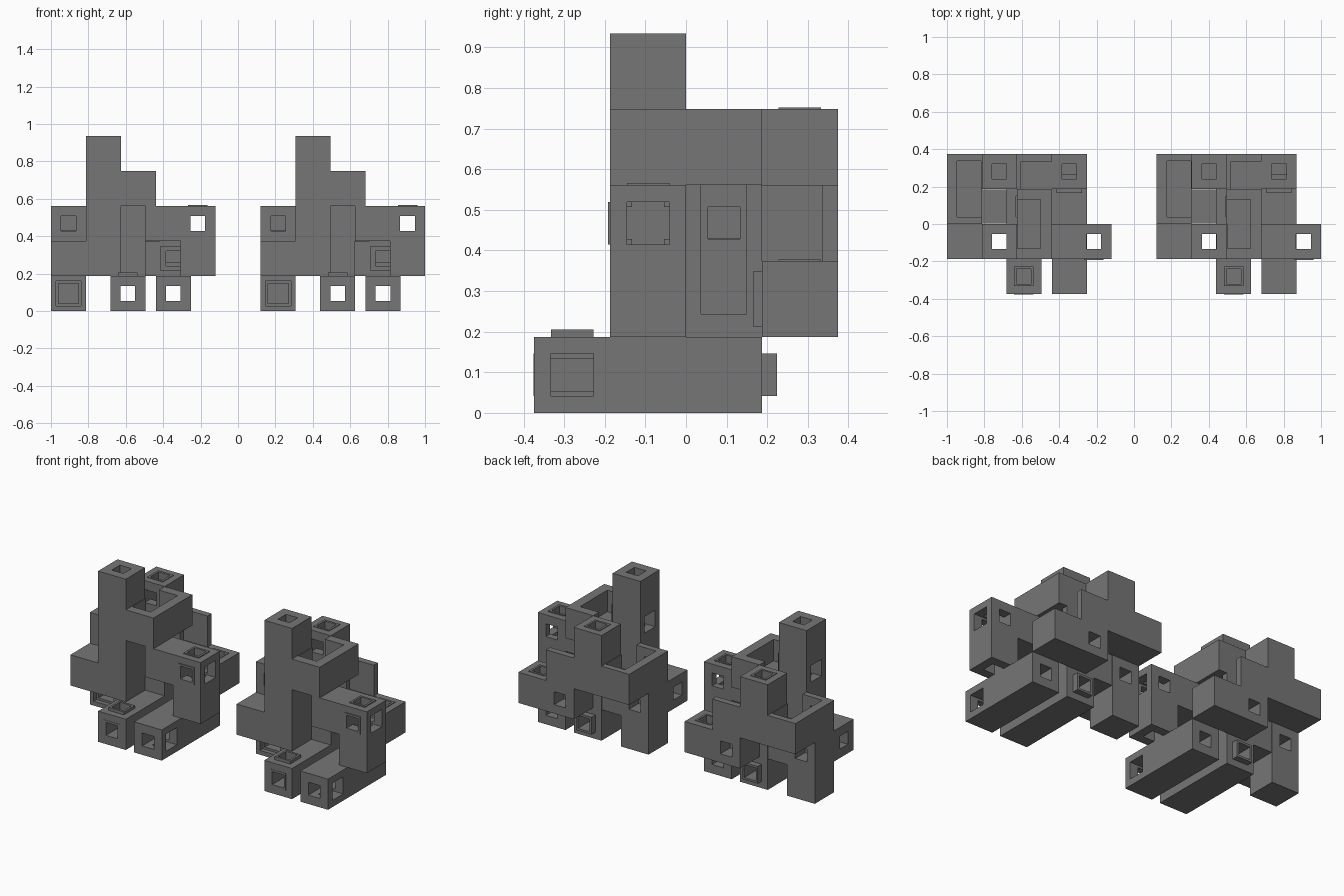
import bpy, bmesh
from mathutils import Vector

if "Cube" in bpy.data.objects:
    bpy.data.objects.remove(bpy.data.objects["Cube"])

U = 2 / 10.7                      # cell size
ORIGIN = Vector((-1, -2 * U, 0))
HOLE = 0.21                       # half width of a window, in cells
STEP = 6                          # cells between the two copies

grey = bpy.data.materials.new("dark grey")
grey.use_nodes = True
COLOR = (0.18, 0.18, 0.18, 1)
grey.diffuse_color = COLOR
grey.node_tree.nodes["Principled BSDF"].inputs["Base Color"].default_value = COLOR


def make_object(name, bm):
    bmesh.ops.recalc_face_normals(bm, faces=bm.faces)
    mesh = bpy.data.meshes.new(name)
    bm.to_mesh(mesh)
    bm.free()
    mesh.materials.append(grey)
    ob = bpy.data.objects.new(name, mesh)
    bpy.context.collection.objects.link(ob)
    return ob


def box(name, lo, hi):
    """Box between two corners given in cells."""
    lo, hi = Vector(lo), Vector(hi)
    bm = bmesh.new()
    bmesh.ops.create_cube(bm, size=1)
    for v in bm.verts:
        v.co = ORIGIN + U * (lo + Vector([(c + 0.5) * s for c, s in zip(v.co, hi - lo)]))
    return make_object(name, bm)


def cells_skin(name, cells, shift=0):
    """Closed outer skin around a set of unit cells."""
    bm, verts = bmesh.new(), {}

    def corner(p):
        if p not in verts:
            verts[p] = bm.verts.new(ORIGIN + U * Vector((p[0] + shift, p[1], p[2])))
        return verts[p]

    for cell in cells:
        for axis in range(3):
            for side in (0, 1):
                near = list(cell)
                near[axis] += 2 * side - 1
                if tuple(near) in cells:
                    continue
                loop = []
                for a, b in ((0, 0), (1, 0), (1, 1), (0, 1)):
                    p = list(cell)
                    p[axis] += side
                    p[(axis + 1) % 3] += a
                    p[(axis + 2) % 3] += b
                    loop.append(corner(tuple(p)))
                bm.faces.new(loop)
    bmesh.ops.recalc_face_normals(bm, faces=bm.faces)
    bmesh.ops.dissolve_limit(bm, angle_limit=0.01, verts=bm.verts, edges=bm.edges)
    return make_object(name, bm)


def tunnel(a, b, w=HOLE):
    """Corners of a square tunnel along one axis from a to b."""
    lo, hi = [], []
    for p, q in zip(a, b):
        pad = w if p == q else 0
        lo.append(min(p, q) - pad)
        hi.append(max(p, q) + pad)
    return lo, hi


def carve(ob, cuts):
    """Subtract boxes, then bake the result and copy it for the second body."""
    cutters = []
    for lo, hi in cuts:
        c = box("cutter", lo, hi)
        c.hide_render = True
        cutters.append(c)
        mod = ob.modifiers.new("cut", 'BOOLEAN')
        mod.operation, mod.solver, mod.object = 'DIFFERENCE', 'EXACT', c
    bpy.context.view_layer.update()
    graph = bpy.context.evaluated_depsgraph_get()
    mesh = bpy.data.meshes.new_from_object(ob.evaluated_get(graph))
    ob.modifiers.clear()
    ob.data = mesh
    for c in cutters:
        bpy.data.objects.remove(c)
    twin = bpy.data.objects.new(ob.name + "_second", mesh)
    twin.location.x = STEP * U
    bpy.context.collection.objects.link(twin)


def rim(name, centre, axis, height, half=0.28, hole=HOLE):
    """Raised square frame around a window; the sign of height gives its side."""
    a, b = list(centre), list(centre)
    b[axis] += height
    ob = box(name, *tunnel(a, b, half))
    a[axis] -= 1
    b[axis] += 1
    carve(ob, [tunnel(a, b, hole)])


# tower with side arm and open tray
tower = cells_skin("tower", {(0, 1, 1), (1, 1, 1), (1, 1, 2), (1, 1, 3), (1, 1, 4),
                             (2, 1, 3), (2, 2, 3)})
carve(tower, [
    tunnel((1.5, 1.5, 0.9), (1.5, 1.5, 5.1)),
    tunnel((-0.1, 1.5, 1.5), (1.4, 1.5, 1.5)),
    tunnel((0.9, 1.5, 3.5), (1.4, 1.5, 3.5), 0.27),
    ((2.02, 1.3, 3.3), (2.68, 2.7, 4.1)),
    ((1.9, 2.02, 3.3), (2.3, 2.7, 4.1)),
])

# back wall with rear leg
back = cells_skin("back_wall", {(0, 2, 0), (0, 2, 1), (0, 2, 2), (0, 3, 2), (1, 3, 2),
                                (1, 3, 3), (2, 3, 2), (2, 3, 1), (3, 3, 1)})
carve(back, [
    ((0.29, 2.2, 2.3), (0.98, 3.8, 3.1)),
    ((0.9, 2.2, 2.3), (1.1, 2.98, 3.1)),
    tunnel((1.5, 3.5, 2.5), (1.5, 3.5, 4.1)),
    tunnel((1.5, 2.9, 3.5), (1.5, 3.6, 3.5)),
    ((2.12, 2.9, 1.99), (3.1, 3.79, 3.1)),
    tunnel((2.5, 3.5, 1.5), (2.5, 4.1, 1.5)),
    tunnel((3.5, 3.5, 1.4), (3.5, 3.5, 2.1)),
    tunnel((3.5, 2.9, 1.5), (3.5, 3.4, 1.5)),
    tunnel((0.5, 2.5, 1.5), (0.5, 3.1, 1.5)),
    tunnel((0.5, 1.9, 2.5), (0.5, 2.3, 2.5)),
    tunnel((0.5, 1.9, 0.5), (0.5, 2.15, 0.5), 0.36),
    tunnel((0.5, 1.9, 0.5), (0.5, 2.7, 0.5), 0.29),
])
carve(box("link_block", (1, 2.02, 1), (1.7, 2.98, 2)), [])

# foot bar with upright channel
foot = cells_skin("foot_bar", {(0, 0, 0), (0, 1, 0), (0, 2, 0), (0, 2, 1), (0, 2, 2)}, 1.7)
carve(foot, [
    tunnel((2.2, -0.1, 0.5), (2.2, 3.1, 0.5)),
    tunnel((2.2, 0.5, 0.5), (2.2, 0.5, 1.1)),
    ((1.98, 2.2, 1.3), (2.8, 2.8, 3.1)),
    tunnel((1.6, 2.5, 2.5), (2.1, 2.5, 2.5)),
])

# side foot bar
side = cells_skin("side_foot_bar", {(3, 0, 0), (3, 1, 0), (3, 2, 0)})
carve(side, [
    tunnel((3.5, -0.1, 0.5), (3.5, 3.1, 0.5)),
    tunnel((3.5, 0.5, 0.5), (4.1, 0.5, 0.5), 0.28),
])

# side column with bridge
column = cells_skin("side_column", {(1, 1, 2), (2, 1, 2), (2, 1, 1)}, 1.7)
carve(column, [
    tunnel((4.2, 1.5, 0.9), (4.2, 1.5, 3.1)),
    tunnel((4.2, 0.9, 2.5), (4.2, 2.1, 2.5)),
    tunnel((4.2, 1.5, 2.5), (4.8, 1.5, 2.5), 0.28),
])

# raised window frames
rim("foot_top_rim", (2.2, 0.5, 1), 2, 0.1)
rim("foot_back_rim", (2.2, 3, 0.5), 1, 0.2)
rim("wall_front_rim", (3.5, 3, 1.5), 1, -0.12, 0.36)
rim("wall_top_rim", (3.5, 3.5, 2), 2, 0.02)
rim("post_top_rim", (1.5, 3.5, 4), 2, 0.02)
rim("column_top_rim", (4.2, 1.5, 3), 2, 0.03)
rim("column_front_rim", (4.2, 1, 2.5), 1, -0.03)
rim("foot_front_rim", (2.2, 0, 0.5), 1, -0.01)
